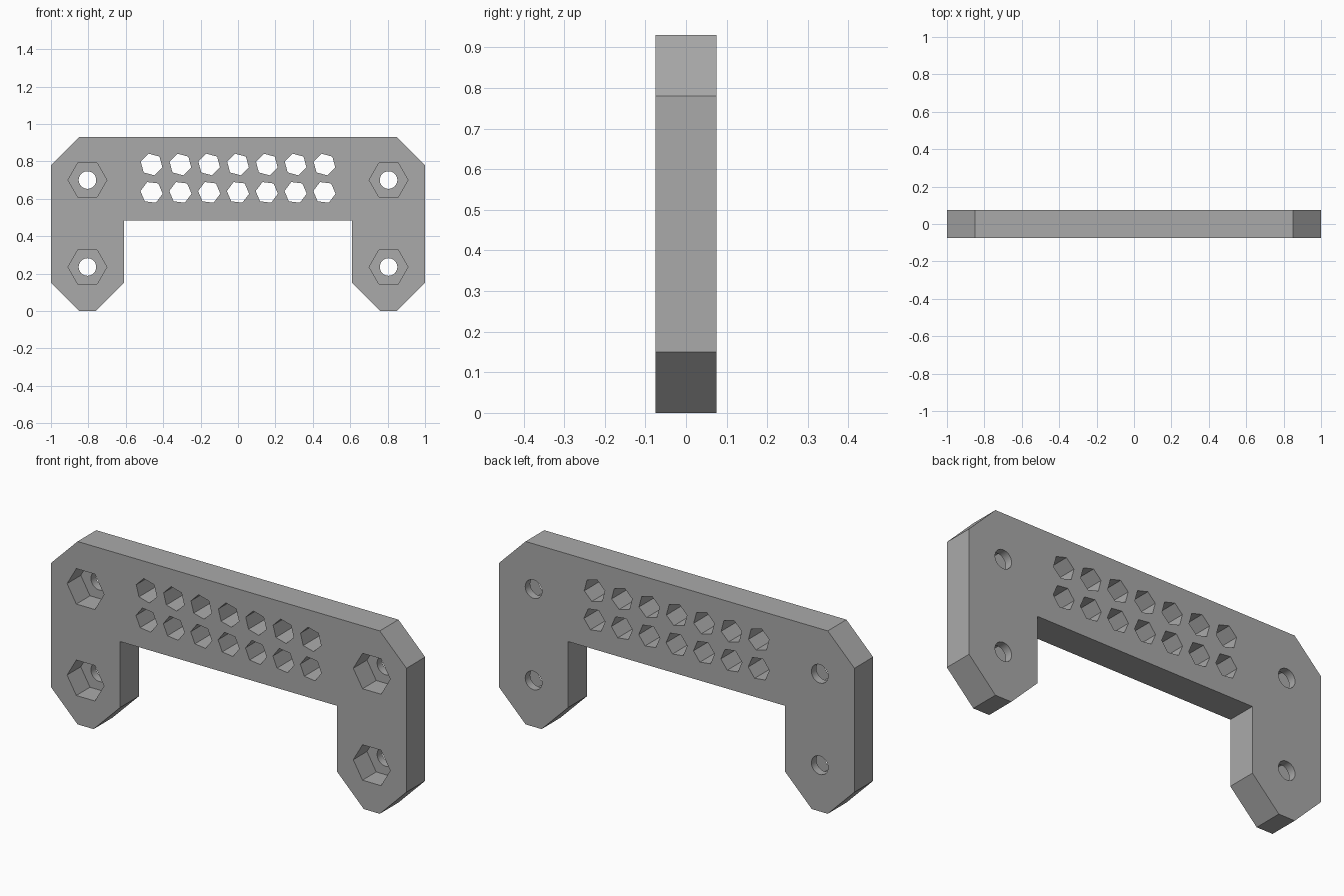
import bpy, bmesh, math
from mathutils import Matrix, Vector

old = bpy.data.objects.get("Cube")
if old:
    bpy.data.objects.remove(old, do_unlink=True)

HALF = 0.075          # half the plate thickness
POCKET = 0.11         # depth of the nut pockets

grey = bpy.data.materials.new("plain grey")
grey.use_nodes = True
colour = (0.4, 0.4, 0.4, 1)
grey.diffuse_color = colour
grey.node_tree.nodes["Principled BSDF"].inputs["Base Color"].default_value = colour


def finish(name, bm):
    bmesh.ops.recalc_face_normals(bm, faces=bm.faces)
    mesh = bpy.data.meshes.new(name)
    bm.to_mesh(mesh)
    bm.free()
    mesh.materials.append(grey)
    ob = bpy.data.objects.new(name, mesh)
    bpy.context.collection.objects.link(ob)
    return ob


def add_prism(bm, x, z, radius, sides, y0, y1, turn=0):
    """Prism along y with its first corner turned from +x towards +z."""
    ring = [(x + radius * math.cos(a), y0, z + radius * math.sin(a))
            for a in (math.radians(turn) + math.tau * i / sides for i in range(sides))]
    extrude(bm, ring, y1 - y0)


def extrude(bm, ring, depth):
    face = bm.faces.new([bm.verts.new(p) for p in ring])
    top = bmesh.ops.extrude_face_region(bm, geom=[face])["geom"]
    moved = [v for v in top if isinstance(v, bmesh.types.BMVert)]
    bmesh.ops.translate(bm, verts=moved, vec=(0, depth, 0))


# Bracket plate: half outline mirrored across x
half = [(0.85, 0.93), (1, 0.78), (1, 0.15), (0.85, 0),
        (0.76, 0), (0.61, 0.15), (0.61, 0.485)]
outline = half + [(-x, z) for x, z in reversed(half)]
bm = bmesh.new()
extrude(bm, [(x, -HALF, z) for x, z in outline], 2 * HALF)
plate = finish("bracket_plate", bm)

# Cutters: vent holes, bolt holes, hexagonal nut pockets
vents, bolts, pockets = bmesh.new(), bmesh.new(), bmesh.new()
for column in range(-3, 4):
    for z, turn in ((0.783, 45), (0.634, -7)):
        add_prism(vents, column * 0.154, z, 0.06, 6, -0.2, 0.2, turn)
for x in (-0.805, 0.805):
    for z in (0.235, 0.70):
        add_prism(bolts, x, z, 0.047, 32, -0.2, 0.2)
        add_prism(pockets, x, z, 0.104, 6, -0.2, -HALF + POCKET)

for name, bm in (("vent_cutter", vents), ("pocket_cutter", pockets), ("bolt_cutter", bolts)):
    cutter = finish(name, bm)
    cutter.hide_render = True
    cutter.hide_set(True)
    mod = plate.modifiers.new(name, 'BOOLEAN')
    mod.operation = 'DIFFERENCE'
    mod.solver = 'EXACT'
    mod.object = cutter

# Apply the cuts, then remove the cutters
bpy.context.view_layer.update()
graph = bpy.context.evaluated_depsgraph_get()
cut = bpy.data.meshes.new_from_object(plate.evaluated_get(graph))
plate.modifiers.clear()
plate.data = cut
for name in ("vent_cutter", "pocket_cutter", "bolt_cutter"):
    bpy.data.objects.remove(bpy.data.objects[name], do_unlink=True)

# Smooth bolt bores, crisp edges elsewhere
bpy.context.view_layer.objects.active = plate
plate.select_set(True)
bpy.ops.object.shade_smooth_by_angle(angle=math.radians(25))
